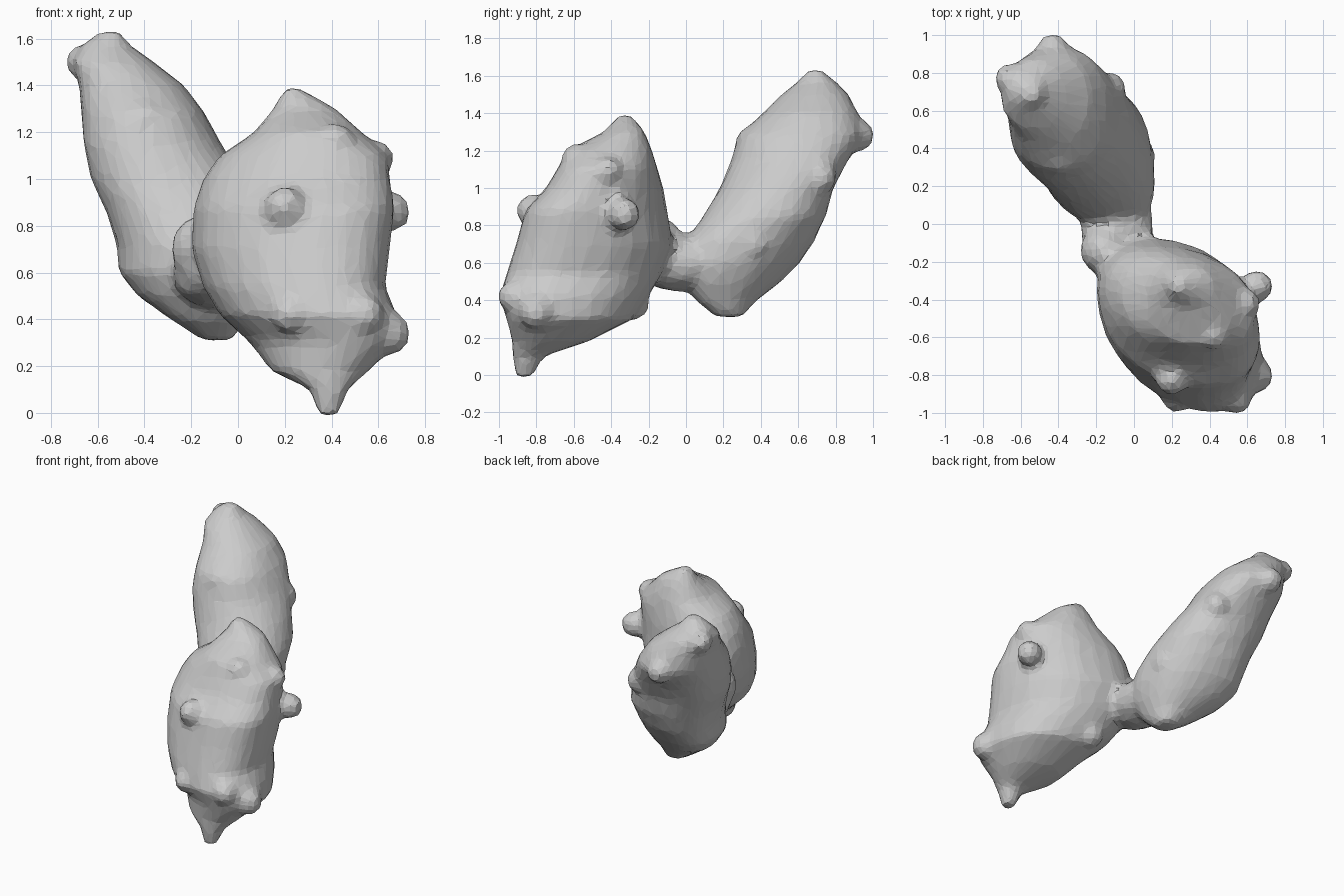
import bpy, bmesh, math
from mathutils import Vector, Matrix

N = 24

def power(v, p):
    return math.copysign(abs(v) ** p, v)

def loft(bm, sections):
    """Skin skewed rounded rings: (z, x min, x max, y min, y max, skew)."""
    rings = []
    for z, x0, x1, y0, y1, skew in sections:
        ring = []
        for i in range(N):
            t = 2 * math.pi * i / N
            x = (x0 + x1) / 2 + (x1 - x0) / 2 * power(math.cos(t), 0.9)
            y = (y0 + y1) / 2 + (y1 - y0) / 2 * power(math.sin(t + skew), 0.9)
            ring.append(bm.verts.new((x, y, z)))
        rings.append(ring)
    for a, b in zip(rings, rings[1:]):
        for i in range(N):
            j = (i + 1) % N
            bm.faces.new((a[i], a[j], b[j], b[i]))
    bm.faces.new(rings[0][::-1])
    bm.faces.new(rings[-1])

def blob(bm, pos, size):
    m = Matrix.Translation(pos) @ Matrix.Diagonal((*size, 1))
    bmesh.ops.create_icosphere(bm, subdivisions=2, radius=1, matrix=m)

bm = bmesh.new()

# Front lobe: small foot spike, broad belly, off-centre peak
loft(bm, [
    (-0.01, 0.34, 0.43, -0.91, -0.82, 0),
    (0.10, 0.31, 0.47, -0.93, -0.76, 0),
    (0.18, 0.14, 0.56, -0.93, -0.52, -0.2),
    (0.30, 0.05, 0.68, -0.96, -0.28, -0.3),
    (0.42, -0.08, 0.68, -1.00, -0.20, -0.3),
    (0.54, -0.15, 0.63, -0.96, -0.13, -0.3),
    (0.70, -0.20, 0.65, -0.91, -0.07, -0.3),
    (0.88, -0.19, 0.67, -0.86, -0.10, -0.3),
    (1.00, -0.15, 0.65, -0.75, -0.12, -0.25),
    (1.10, -0.08, 0.64, -0.69, -0.15, -0.2),
    (1.20, 0.07, 0.53, -0.64, -0.18, -0.1),
    (1.30, 0.15, 0.42, -0.44, -0.22, 0),
    (1.39, 0.20, 0.26, -0.36, -0.29, 0)])

# Rear lobe: leaning finger rising backwards and to the left
loft(bm, [
    (0.31, -0.15, -0.02, 0.16, 0.30, 0),
    (0.40, -0.29, 0.03, 0.05, 0.38, -0.2),
    (0.50, -0.43, 0.08, 0.00, 0.51, -0.3),
    (0.60, -0.51, 0.11, -0.02, 0.61, -0.3),
    (0.72, -0.52, 0.11, 0.00, 0.69, -0.25),
    (0.85, -0.56, 0.09, 0.09, 0.75, -0.1),
    (1.00, -0.63, 0.02, 0.18, 0.79, 0),
    (1.15, -0.66, -0.07, 0.24, 0.87, 0.1),
    (1.28, -0.67, -0.14, 0.28, 0.95, 0),
    (1.40, -0.68, -0.23, 0.41, 0.92, 0),
    (1.50, -0.71, -0.36, 0.51, 0.87, 0),
    (1.57, -0.67, -0.46, 0.60, 0.80, 0),
    (1.63, -0.59, -0.50, 0.65, 0.73, 0)])

# Neck between the lobes
blob(bm, (-0.09, -0.02, 0.60), (0.20, 0.28, 0.16))
blob(bm, (-0.16, -0.14, 0.70), (0.13, 0.13, 0.15))

# Surface knobs
for x, y, z, r in [
        (0.65, -0.33, 0.86, 0.09), (0.64, -0.80, 0.34, 0.10),
        (0.59, -0.42, 1.09, 0.08), (0.20, -0.82, 0.88, 0.09),
        (0.22, -0.92, 0.42, 0.08), (0.54, -0.92, 0.42, 0.09),
        (0.42, -0.59, 1.16, 0.08), (0.15, -0.28, 0.38, 0.09),
        (-0.66, 0.77, 1.50, 0.08), (-0.43, 0.92, 1.28, 0.09),
        (-0.13, 0.72, 1.06, 0.09), (0.03, 0.36, 0.70, 0.09),
        (-0.40, 0.36, 1.24, 0.10)]:
    blob(bm, (x, y, z), (r, r, r))

mesh = bpy.data.meshes.new("two_lobed_rock")
bm.to_mesh(mesh)
bm.free()
body = bpy.data.objects.new("two_lobed_rock", mesh)
bpy.context.collection.objects.link(body)

# Fuse everything, soften the seams and leave coarse flat facets
fuse = body.modifiers.new("fuse", 'REMESH')
fuse.mode = 'VOXEL'
fuse.voxel_size = 0.03
soften = body.modifiers.new("soften", 'SMOOTH')
soften.factor = 0.5
soften.iterations = 3
facets = body.modifiers.new("facets", 'DECIMATE')
facets.ratio = 0.2
